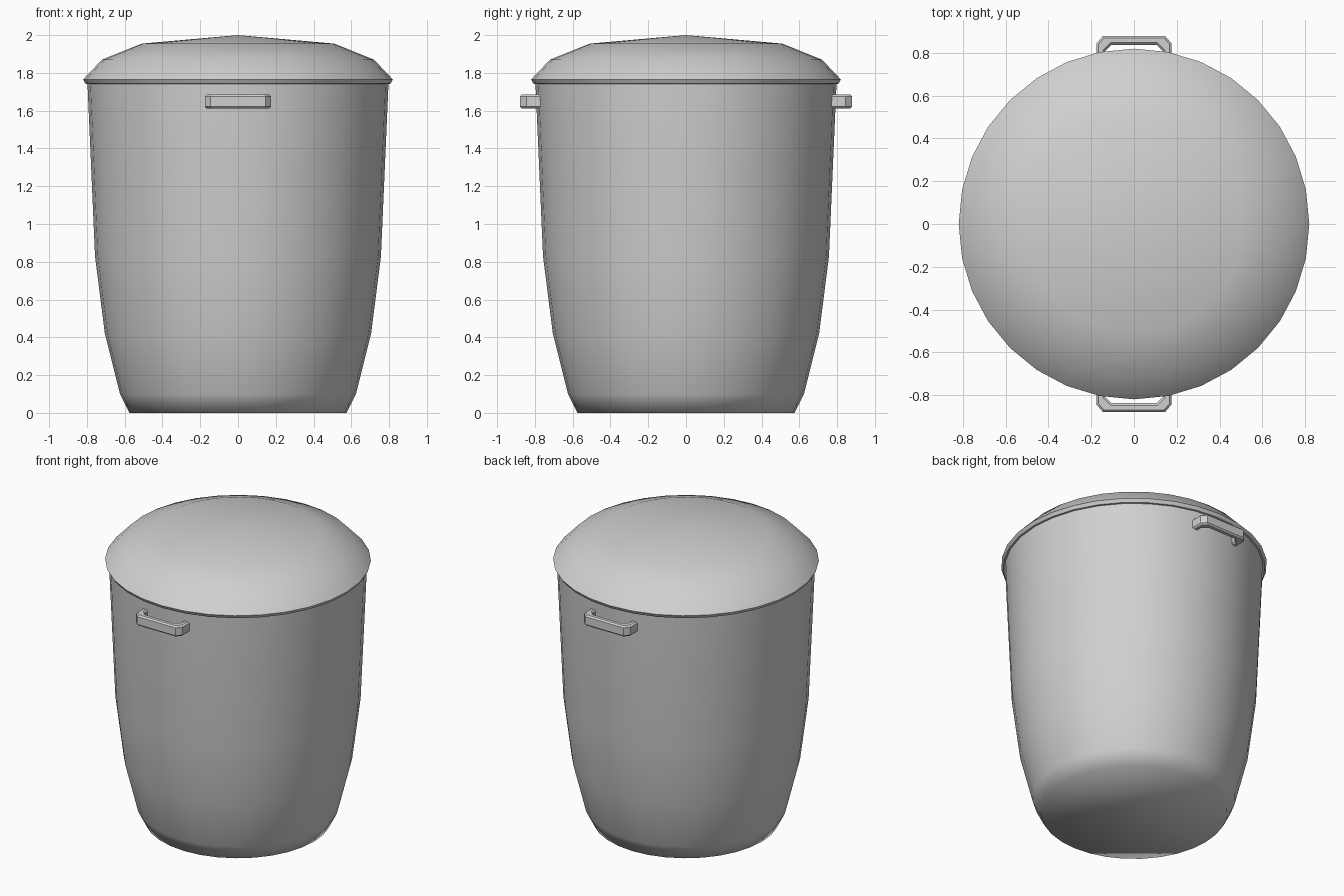
import bpy, bmesh, math

cube = bpy.data.objects.get("Cube")
if cube:
    bpy.data.objects.remove(cube, do_unlink=True)

# One plain grey for every part
grey = bpy.data.materials.new("light_grey")
grey.use_nodes = True
colour = (0.63, 0.63, 0.63, 1)
grey.diffuse_color = colour
grey.node_tree.nodes["Principled BSDF"].inputs["Base Color"].default_value = colour

SIDES = 32


def finish(name, bm, angle):
    bmesh.ops.recalc_face_normals(bm, faces=bm.faces)
    mesh = bpy.data.meshes.new(name)
    bm.to_mesh(mesh)
    bm.free()
    mesh.materials.append(grey)
    obj = bpy.data.objects.new(name, mesh)
    bpy.context.collection.objects.link(obj)
    bpy.ops.object.select_all(action='DESELECT')
    obj.select_set(True)
    bpy.context.view_layer.objects.active = obj
    if angle is None:
        bpy.ops.object.shade_smooth()
    else:
        bpy.ops.object.shade_smooth_by_angle(angle=math.radians(angle))
    return obj


def lathe(name, profile, cap_first, angle):
    """Revolve (radius, height) points; a zero radius makes a single tip."""
    bm = bmesh.new()
    rings = []
    for r, z in profile:
        if r == 0:
            rings.append([bm.verts.new((0, 0, z))] * SIDES)
        else:
            turns = [2 * math.pi * i / SIDES for i in range(SIDES)]
            rings.append([bm.verts.new((r * math.cos(a), r * math.sin(a), z)) for a in turns])
    for low, high in zip(rings, rings[1:]):
        for i in range(SIDES):
            j = (i + 1) % SIDES
            corners = dict.fromkeys((low[i], low[j], high[j], high[i]))
            bm.faces.new(list(corners))
    if cap_first:
        bm.faces.new(rings[0])
    return finish(name, bm, angle)


# Tapered bucket, softly shaded into its base
lathe("bucket", [(0.575, 0), (0.625, 0.1), (0.705, 0.42), (0.757, 0.83), (0.797, 1.745)], True, None)

# Domed lid with a thin rim turned under to the bucket wall
lathe("lid", [(0.79, 1.74), (0.808, 1.743), (0.82, 1.765), (0.72, 1.87), (0.51, 1.955), (0, 2)], True, 50)


def handle(name, side):
    """Bracket outline in plan, extruded upward and bevelled."""
    outer = [(0.175, 0.77), (0.175, 0.845), (0.145, 0.88)]
    inner = [(0.105, 0.838), (0.135, 0.808), (0.135, 0.77)]
    half = outer + [(-x, y) for x, y in reversed(outer)]
    outline = half + [(-x, y) for x, y in reversed(inner)] + inner
    bm = bmesh.new()
    face = bm.faces.new([bm.verts.new((x, y * side, 1.612)) for x, y in outline])
    top = bmesh.ops.extrude_face_region(bm, geom=[face])["geom"]
    moved = [v for v in top if isinstance(v, bmesh.types.BMVert)]
    bmesh.ops.translate(bm, verts=moved, vec=(0, 0, 0.073))
    # Soften the long upper and lower edges
    flat = [e for e in bm.edges if abs(e.verts[0].co.z - e.verts[1].co.z) < 0.001]
    bmesh.ops.bevel(bm, geom=flat, offset=0.01, segments=1, affect='EDGES')
    finish(name, bm, 30)


handle("front_handle", -1)
handle("back_handle", 1)
